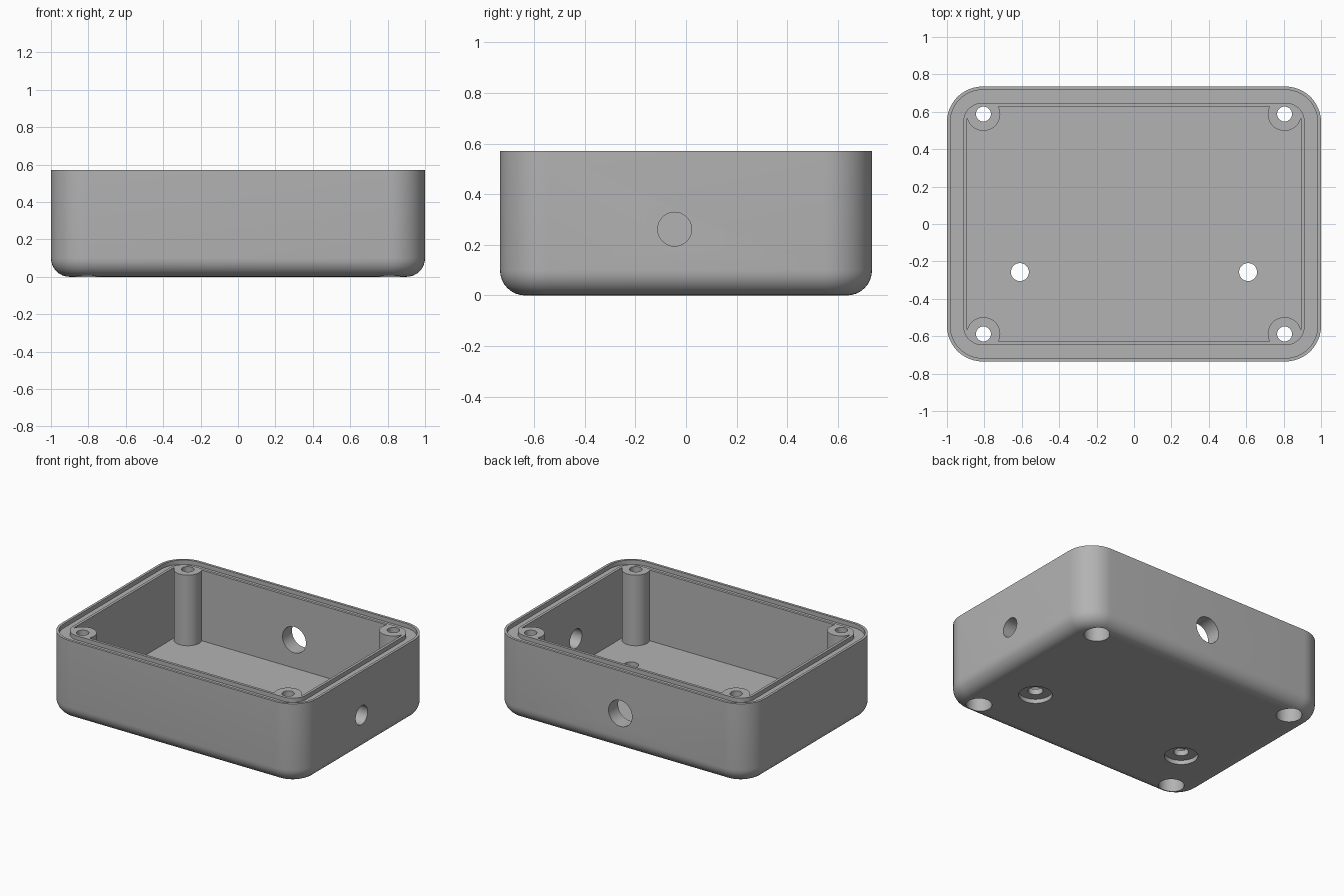
import bpy, bmesh, math
from mathutils import Matrix, Vector

cube = bpy.data.objects.get("Cube")
if cube:
    bpy.data.objects.remove(cube, do_unlink=True)

HALF_X, HALF_Y, TOP, RADIUS = 1.0, 0.735, 0.57, 0.19
FLOOR, WALL, FILLET = 0.07, 0.106, 0.1
OVER = 0.1

grey = bpy.data.materials.new("grey plastic")
grey.use_nodes = True
colour = (0.45, 0.45, 0.45, 1)
grey.diffuse_color = colour
grey.node_tree.nodes["Principled BSDF"].inputs["Base Color"].default_value = colour


def finish(bm, name):
    bmesh.ops.recalc_face_normals(bm, faces=bm.faces)
    mesh = bpy.data.meshes.new(name)
    bm.to_mesh(mesh)
    bm.free()
    mesh.materials.append(grey)
    obj = bpy.data.objects.new(name, mesh)
    bpy.context.collection.objects.link(obj)
    return obj


def rounded_ring(bm, inset, z, steps=12):
    """Rounded rectangle of vertices, inset from the outer wall."""
    r = RADIUS - inset
    ring = []
    for corner, (sx, sy) in enumerate([(1, 1), (-1, 1), (-1, -1), (1, -1)]):
        for i in range(steps + 1):
            a = math.pi / 2 * (corner + i / steps)
            ring.append(bm.verts.new((sx * (HALF_X - RADIUS) + r * math.cos(a),
                                      sy * (HALF_Y - RADIUS) + r * math.sin(a), z)))
    return ring


def loft(name, profile, closed=False):
    """Sweep (inset, z) points round the rounded rectangle."""
    bm = bmesh.new()
    rings = [rounded_ring(bm, *p) for p in profile]
    pairs = list(zip(rings, rings[1:]))
    if closed:
        pairs.append((rings[-1], rings[0]))
    else:
        bm.faces.new(rings[0])
        bm.faces.new(rings[-1])
    for a, b in pairs:
        for i in range(len(a)):
            j = (i + 1) % len(a)
            bm.faces.new((a[i], a[j], b[j], b[i]))
    return finish(bm, name)


def rod(name, start, end, radius):
    start, end = Vector(start), Vector(end)
    axis = end - start
    turn = axis.to_track_quat('Z', 'Y').to_matrix().to_4x4()
    bm = bmesh.new()
    bmesh.ops.create_cone(bm, cap_ends=True, segments=40, radius1=radius, radius2=radius,
                          depth=axis.length,
                          matrix=Matrix.Translation((start + end) / 2) @ turn)
    return finish(bm, name)


def cut(target, cutter):
    """Subtract the cutter, then discard it."""
    mod = target.modifiers.new("cut", 'BOOLEAN')
    mod.operation, mod.solver, mod.object = 'DIFFERENCE', 'EXACT', cutter
    graph = bpy.context.evaluated_depsgraph_get()
    mesh = bpy.data.meshes.new_from_object(target.evaluated_get(graph))
    target.modifiers.clear()
    target.data = mesh
    bpy.data.objects.remove(cutter, do_unlink=True)


# Outer shell with a rounded bottom edge
fillet = []
for i in range(9):
    a = math.pi / 2 * i / 8
    fillet.append((FILLET * (1 - math.sin(a)), FILLET * (1 - math.cos(a))))
box = loft("enclosure_base", fillet + [(0, TOP)])

# Cavity, leaving a screw post standing in each corner
posts = [(sx * 0.805, sy * 0.588) for sx in (-1, 1) for sy in (-1, 1)]
cavity = loft("cavity_cutter", [(WALL, FLOOR), (WALL, TOP + OVER)])
for x, y in posts:
    cut(cavity, rod("post", (x, y, 0), (x, y, TOP + 2 * OVER), 0.09))
cut(box, cavity)

# Seal groove round the rim
cut(box, loft("groove_cutter", [(0.018, TOP - 0.03), (0.087, TOP - 0.03),
                                (0.087, TOP + OVER), (0.018, TOP + OVER)], closed=True))

# Screw holes through the posts, with wide recesses underneath
for x, y in posts:
    cut(box, rod("screw_hole", (x, y, -OVER), (x, y, TOP + OVER), 0.04))
    cut(box, rod("screw_recess", (x, y, -OVER), (x, y, 0.1), 0.083))

# Mounting holes in the floor, with shallow recesses underneath
for x in (-0.61, 0.61):
    cut(box, rod("mount_hole", (x, -0.257, -OVER), (x, -0.257, 0.2), 0.048))
    cut(box, rod("mount_recess", (x, -0.257, -OVER), (x, -0.257, 0.03), 0.108))

# Cable holes in the +x wall and the back wall
cut(box, rod("side_hole", (0.8, -0.045, 0.262), (1.2, -0.045, 0.262), 0.067))
cut(box, rod("back_hole", (0, 0.5, 0.27), (0, 0.9, 0.27), 0.092))

bpy.ops.object.select_all(action='DESELECT')
box.select_set(True)
bpy.context.view_layer.objects.active = box
bpy.ops.object.shade_smooth_by_angle(angle=math.radians(30))
